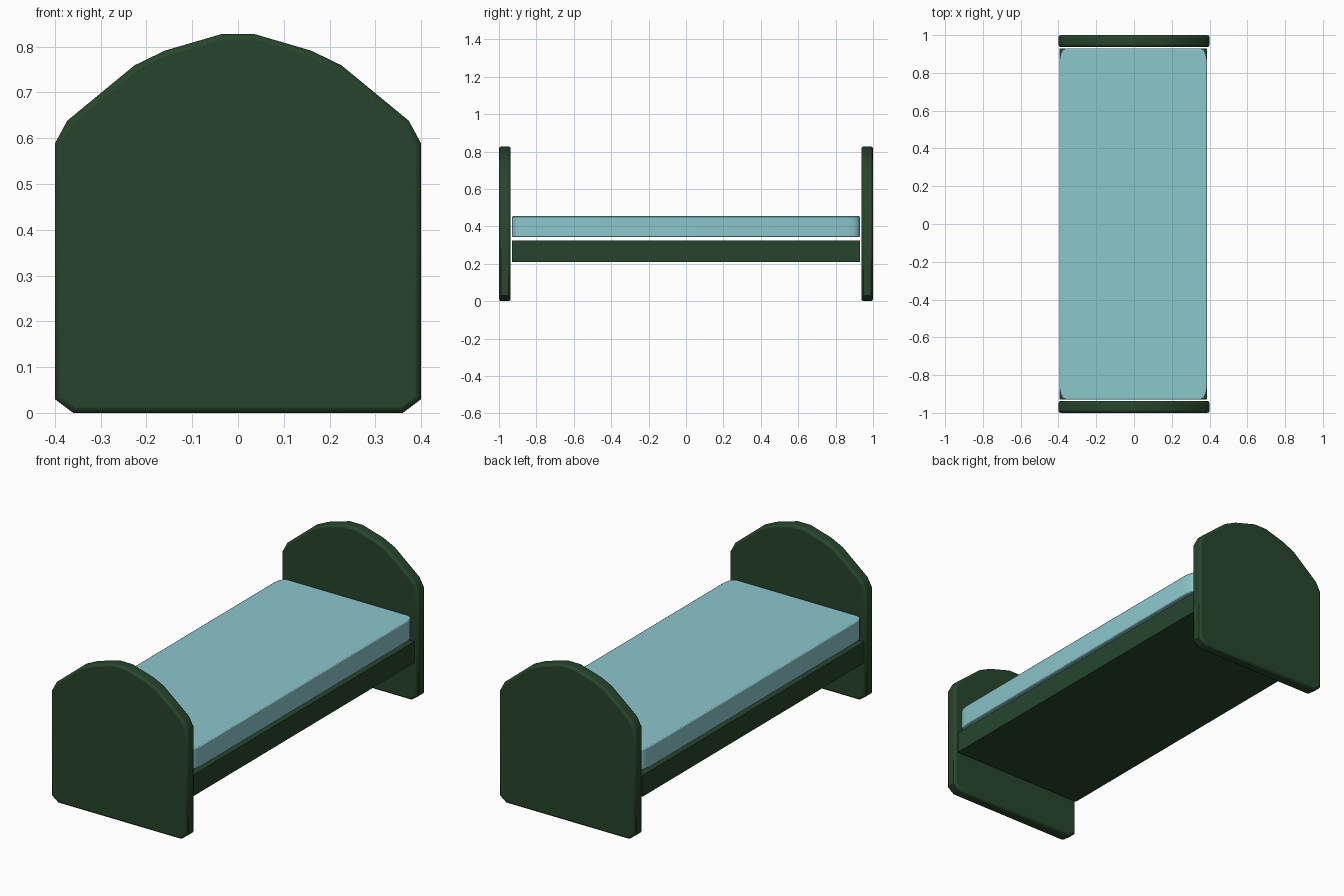
import bpy, bmesh, math
from mathutils import Vector

if "Cube" in bpy.data.objects:
    bpy.data.objects.remove(bpy.data.objects["Cube"])


def material(name, color):
    m = bpy.data.materials.new(name)
    m.diffuse_color = (*color, 1)
    m.use_nodes = True
    m.node_tree.nodes["Principled BSDF"].inputs["Base Color"].default_value = m.diffuse_color
    return m


green = material("dark_green_paint", (0.02, 0.06, 0.024))
teal = material("pale_teal_fabric", (0.26, 0.57, 0.60))


def prism(name, outline, sweep, mat, bevel=0, segments=2):
    """Extrude a closed 3D outline along sweep, softening the sharp rims."""
    bm = bmesh.new()
    face = bm.faces.new([bm.verts.new(p) for p in outline])
    grown = bmesh.ops.extrude_face_region(bm, geom=[face], use_keep_orig=True)
    verts = [g for g in grown["geom"] if isinstance(g, bmesh.types.BMVert)]
    bmesh.ops.translate(bm, verts=verts, vec=Vector(sweep))
    bmesh.ops.recalc_face_normals(bm, faces=bm.faces[:])
    mesh = bpy.data.meshes.new(name)
    bm.to_mesh(mesh)
    bm.free()
    obj = bpy.data.objects.new(name, mesh)
    bpy.context.collection.objects.link(obj)
    mesh.materials.append(mat)
    if bevel:
        mod = obj.modifiers.new("soft_rim", 'BEVEL')
        mod.width = bevel
        mod.segments = segments
        mod.limit_method = 'ANGLE'
        mod.angle_limit = math.radians(70)
    bpy.ops.object.select_all(action='DESELECT')
    obj.select_set(True)
    bpy.context.view_layer.objects.active = obj
    bpy.ops.object.shade_smooth_by_angle(angle=math.radians(40))
    return obj


# Arched end boards: right half of the profile, mirrored to the left
half = [(0.36, 0), (0.4, 0.03), (0.4, 0.588), (0.373, 0.638),
        (0.226, 0.759), (0.16, 0.791), (0.037, 0.827)]
profile = half + [(-x, z) for x, z in reversed(half)]
for name, y in (("footboard", -1.0), ("headboard", 0.937)):
    prism(name, [(x, y, z) for x, z in profile], (0, 0.063, 0), green, 0.012)

# Solid base slab between the boards
cx, hx, hy = -0.004, 0.391, 0.93
base = [(cx - hx, -hy, 0.21), (cx + hx, -hy, 0.21),
        (cx + hx, hy, 0.21), (cx - hx, hy, 0.21)]
prism("bed_base", base, (0, 0, 0.113), green)

# Mattress with rounded corners in plan
corner = [(hx, hy - 0.065), (hx - 0.006, hy - 0.03),
          (hx - 0.016, hy - 0.01), (hx - 0.036, hy)]
quarter = corner + [(-x, y) for x, y in reversed(corner)]
plan = quarter + [(-x, -y) for x, y in quarter]
prism("mattress", [(cx + x, y, 0.343) for x, y in plan], (0, 0, 0.111), teal, 0.005)
